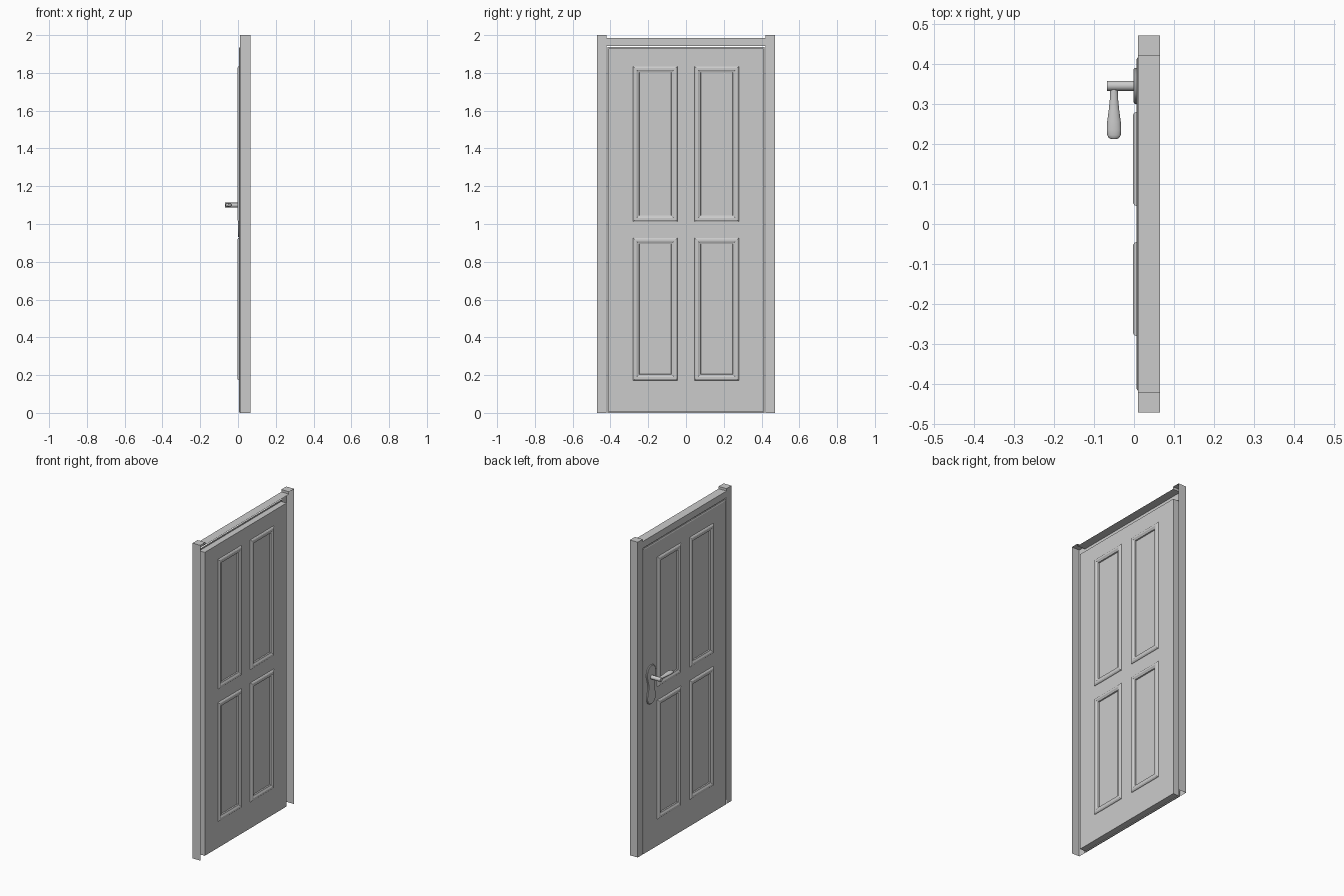
import bpy, bmesh, math
from mathutils import Matrix

if "Cube" in bpy.data.objects:
    bpy.data.objects.remove(bpy.data.objects["Cube"])


def finish(bm, name, smooth=False, fix=True):
    bmesh.ops.remove_doubles(bm, verts=bm.verts, dist=1e-5)
    if fix:
        bmesh.ops.recalc_face_normals(bm, faces=bm.faces)
    me = bpy.data.meshes.new(name)
    bm.to_mesh(me)
    bm.free()
    ob = bpy.data.objects.new(name, me)
    bpy.context.collection.objects.link(ob)
    if smooth:
        bpy.context.view_layer.objects.active = ob
        ob.select_set(True)
        bpy.ops.object.shade_smooth_by_angle(angle=math.radians(35))
        ob.select_set(False)
    return ob


def face(bm, pts):
    return bm.faces.new([bm.verts.new(p) for p in pts])


def rect(x, y0, y1, z0, z1):
    return [(x, y0, z0), (x, y1, z0), (x, y1, z1), (x, y0, z1)]


def band(bm, a, b):
    for i in range(len(a)):
        j = (i + 1) % len(a)
        face(bm, [a[i], a[j], b[j], b[i]])


# Door leaf: both faces carry four moulded panels
XF, XB, W, Z0, ZT = 0.006, 0.054, 0.41, 0.005, 1.93
YS = [-W, -0.28, -0.045, 0.045, 0.28, W]
ZS = [Z0, 0.172, 0.927, 1.012, 1.835, ZT]
MOULD = [(0, 0), (0.002, 0.005), (0.008, 0.009), (0.019, 0.009),
         (0.026, 0.005), (0.032, 0.003), (0.034, -0.004)]
bm = bmesh.new()
for x, s in ((XF, -1), (XB, 1)):
    for i in range(5):
        for j in range(5):
            y0, y1, z0, z1 = YS[i], YS[i + 1], ZS[j], ZS[j + 1]
            if i in (1, 3) and j in (1, 3):
                rings = [rect(x + s * h, y0 + d, y1 - d, z0 + d, z1 - d)
                         for d, h in MOULD]
                for a, b in zip(rings, rings[1:]):
                    band(bm, a, b)
                face(bm, rings[-1])
            else:
                face(bm, rect(x, y0, y1, z0, z1))
# Leaf edges with a projecting rebate lip near the handle side
EDGE = [(XF, 0), (0.009, 0.006), (0.016, 0.006), (0.016, 0), (XB, 0)]
rings = [rect(x, -W - d, W + d, Z0 - d * 0.8, ZT + d) for x, d in EDGE]
for a, b in zip(rings, rings[1:]):
    band(bm, a, b)
finish(bm, "door_leaf")

# Frame: thin open-backed casing
A, B, X0, X1, ZH = 0.42, 0.47, 0.01, 0.065, 1.985
for s, name in ((-1, "left_jamb"), (1, "right_jamb")):
    bm = bmesh.new()
    a, b = s * A, s * B
    face(bm, rect(X0, a, b, 0, 2))
    face(bm, [(X0, b, 0), (X1, b, 0), (X1, b, 2), (X0, b, 2)])
    face(bm, [(X0, a, 2), (X0, b, 2), (X1, b, 2), (X1, a, 2)])
    face(bm, [(X0, a, ZH), (X1, a, ZH), (X1, a, 2), (X0, a, 2)])
    finish(bm, name)
bm = bmesh.new()
face(bm, rect(X0, -A, A, 1.942, ZH))
face(bm, [(X0, -A, ZH), (X0, A, ZH), (X1, A, ZH), (X1, -A, ZH)])
finish(bm, "frame_head")

# Handle back plate: waisted outline with round ends
HY, HZ = 0.345, 1.10
PLATE = [(0.93, 0), (0.933, 0.02), (0.943, 0.034), (0.96, 0.043), (0.98, 0.044),
         (1.00, 0.038), (1.03, 0.031), (1.06, 0.031), (1.085, 0.038),
         (1.11, 0.045), (1.135, 0.045), (1.157, 0.037), (1.172, 0.022), (1.177, 0)]
outline = [(w, z) for z, w in PLATE] + [(-w, z) for z, w in PLATE[-2:0:-1]]
bm = bmesh.new()
rings = []
for x, k in ((XF, 1), (0.002, 1), (-0.001, 0.93)):
    rings.append([(x, HY + w * k, 1.053 + (z - 1.053) * (1 - (1 - k) * 0.4))
                  for w, z in outline])
for a, b in zip(rings, rings[1:]):
    band(bm, a, b)
face(bm, rings[-1])
finish(bm, "handle_plate", True)

# Handle spindle
bm = bmesh.new()
bmesh.ops.create_cone(bm, cap_ends=True, segments=24, radius1=0.0125, radius2=0.0125,
                      depth=0.072, matrix=Matrix.Translation((-0.032, HY, HZ))
                      @ Matrix.Rotation(math.pi / 2, 4, 'Y'))
finish(bm, "handle_spindle", True)

# Lever grip: elliptical sections (y, half width x, half height z)
LEVER = [(0.345, 0.009, 0.008), (0.315, 0.010, 0.008), (0.285, 0.013, 0.009),
         (0.255, 0.017, 0.010), (0.235, 0.018, 0.010), (0.222, 0.017, 0.009),
         (0.215, 0.013, 0.007), (0.212, 0.007, 0.004)]
N = 16
bm = bmesh.new()
rings = [[(-0.05 + rx * math.cos(2 * math.pi * k / N), y,
           HZ + rz * math.sin(2 * math.pi * k / N)) for k in range(N)]
         for y, rx, rz in LEVER]
for a, b in zip(rings, rings[1:]):
    band(bm, a, b)
face(bm, rings[0])
face(bm, rings[-1])
finish(bm, "handle_lever", True)
